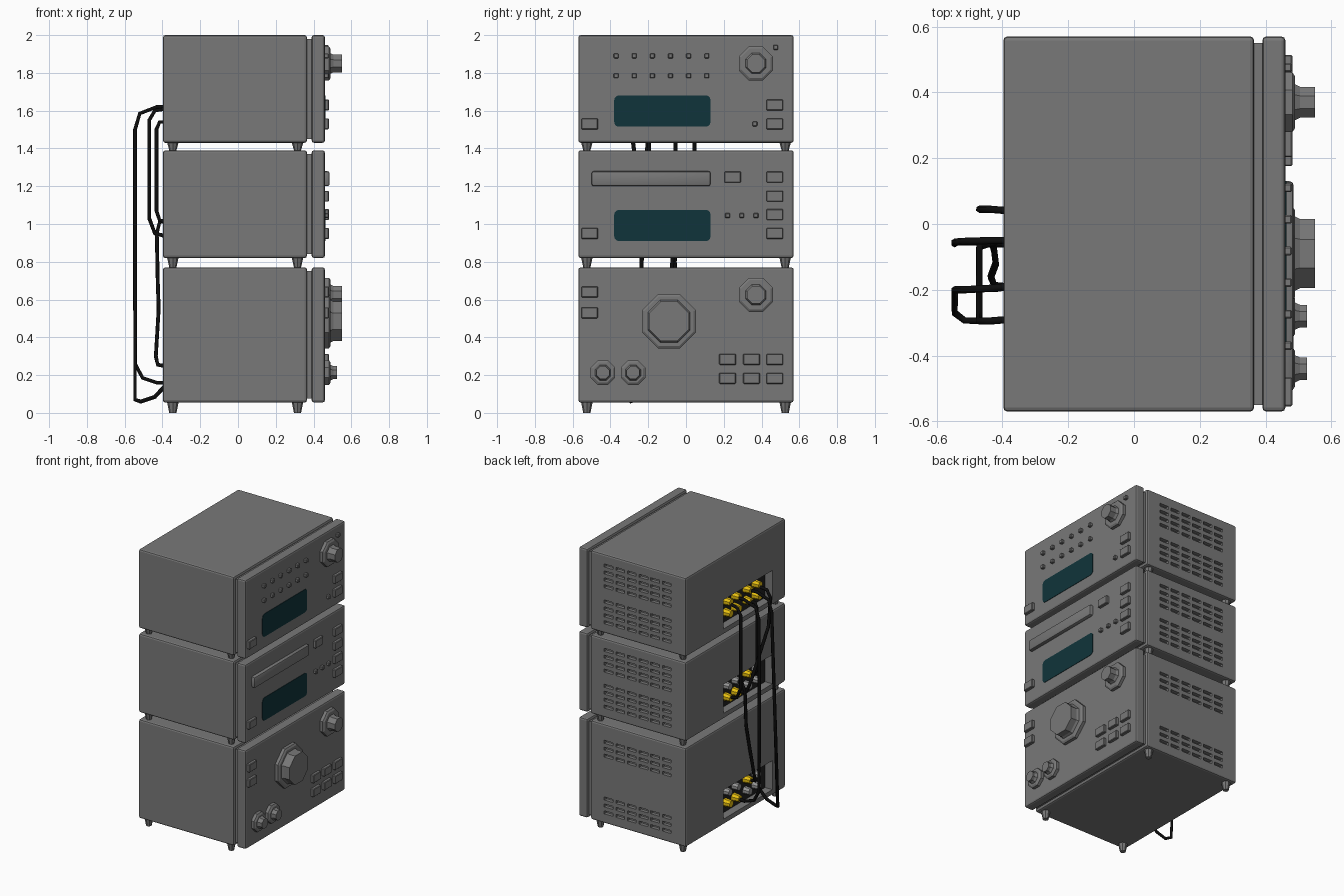
import bpy, bmesh, math
from mathutils import Matrix, Vector

if "Cube" in bpy.data.objects:
    bpy.data.objects.remove(bpy.data.objects["Cube"])


def material(name, r, g, b):
    m = bpy.data.materials.new(name)
    m.diffuse_color = (r, g, b, 1)
    m.use_nodes = True
    m.node_tree.nodes["Principled BSDF"].inputs["Base Color"].default_value = m.diffuse_color
    return m


GREY = material("case grey", 0.19, 0.19, 0.19)
TEAL = material("display teal", 0.005, 0.034, 0.043)
GOLD = material("plug yellow", 0.8, 0.52, 0.005)
BLACK = material("cable black", 0.004, 0.004, 0.004)
DARK = material("socket plate dark", 0.015, 0.015, 0.015)
SILVER = material("jack grey", 0.3, 0.3, 0.3)


def box(bm, x, y, z, bevel=0.0, segs=2, x_edges_only=False):
    """Box from (min, max) pairs, optionally bevelled."""
    lo, hi = Vector((x[0], y[0], z[0])), Vector((x[1], y[1], z[1]))
    mat = Matrix.Translation((lo + hi) / 2) @ Matrix.Diagonal((*(hi - lo), 1))
    verts = bmesh.ops.create_cube(bm, size=1, matrix=mat)["verts"]
    if bevel:
        edges = {e for v in verts for e in v.link_edges}
        if x_edges_only:
            edges = {e for e in edges if abs(e.verts[0].co.x - e.verts[1].co.x) > 1e-5}
        bmesh.ops.bevel(bm, geom=list(edges), offset=bevel, segments=segs,
                        profile=0.5, affect='EDGES')


def drum(bm, x0, x1, y, z, r0, r1, sides=8):
    """Flat-sided cylinder along x; r is the distance to the flats."""
    k = 1 / math.cos(math.pi / sides)
    mat = (Matrix.Translation(((x0 + x1) / 2, y, z)) @ Matrix.Rotation(math.pi / 2, 4, 'Y')
           @ Matrix.Rotation(math.pi / sides, 4, 'Z'))
    bmesh.ops.create_cone(bm, cap_ends=True, segments=sides, radius1=r0 * k,
                          radius2=r1 * k, depth=x1 - x0, matrix=mat)


def finish(name, bm, mat, smooth=False):
    me = bpy.data.meshes.new(name)
    bm.to_mesh(me)
    bm.free()
    ob = bpy.data.objects.new(name, me)
    bpy.context.collection.objects.link(ob)
    if mat:
        me.materials.append(mat)
    if smooth:
        bpy.ops.object.select_all(action='DESELECT')
        ob.select_set(True)
        bpy.context.view_layer.objects.active = ob
        bpy.ops.object.shade_smooth_by_angle(angle=math.radians(35))
    return ob


def cut(ob, cutter):
    """Apply a boolean difference and remove the cutter."""
    mod = ob.modifiers.new("cut", 'BOOLEAN')
    mod.operation, mod.solver, mod.object = 'DIFFERENCE', 'EXACT', cutter
    dg = bpy.context.evaluated_depsgraph_get()
    me = bpy.data.meshes.new_from_object(ob.evaluated_get(dg))
    ob.modifiers.clear()
    ob.data = me
    bpy.data.objects.remove(cutter)


W = 0.57
FACE = 0.46
JACK_Y = (0.04, -0.06, -0.19, -0.29)

# name, bottom, top, foot height, vent rows, yellow sockets as (column, row)
ALL = {(c, r) for c in range(4) for r in range(2)}
SOME = {(0, 0), (1, 0), (2, 1)}
UNITS = [
    ("amplifier", 0.055, 0.77, 0.055, (.645, .595, .545, .235, .185, .135), SOME),
    ("disc_player", 0.82, 1.39, 0.05, [0.82 + d for d in (.08, .13, .18, .23, .34, .39, .44, .49)], SOME),
    ("tuner", 1.43, 2.0, 0.04, [1.43 + d for d in (.08, .13, .18, .23, .34, .39, .44, .49)], ALL),
]

for name, z0, z1, foot, rows, gold in UNITS:
    # case with side vents and rear socket recess
    bm = bmesh.new()
    box(bm, (-0.397, 0.365), (-W, W), (z0, z1), 0.012)
    case = finish(name + "_case", bm, GREY)
    bm = bmesh.new()
    for z in rows:
        for i in range(6):
            x = 0.22 - i * 0.093
            box(bm, (x - .035, x + .035), (W - .025, W + .05), (z - .011, z + .011))
    box(bm, (-0.5, -0.335), (-0.42, 0.14), (z0 + .04, z0 + .25))
    cutter = finish("cutter", bm, None)
    cutter.hide_render = True
    cut(case, cutter)

    # neck and front panel
    bm = bmesh.new()
    box(bm, (0.36, 0.395), (-.55, .55), (z0 + .02, z1 - .02))
    finish(name + "_neck", bm, GREY)
    bm = bmesh.new()
    box(bm, (0.39, FACE), (-W, W), (z0, z1), 0.012)
    finish(name + "_front_panel", bm, GREY)

    # tapered feet
    bm = bmesh.new()
    for x in (-0.345, 0.315):
        for y in (-.525, .525):
            bmesh.ops.create_cone(bm, cap_ends=True, segments=8, radius1=.019, radius2=.03,
                                  depth=foot, matrix=Matrix.Translation((x, y, z0 - foot / 2)))
    finish(name + "_feet", bm, GREY)

    # rear socket plate, jacks and plugs
    bm = bmesh.new()
    box(bm, (-0.339, -0.333), (-0.42, 0.14), (z0 + .04, z0 + .25))
    finish(name + "_socket_plate", bm, DARK)
    plugs, jacks = bmesh.new(), bmesh.new()
    for c, y in enumerate(JACK_Y):
        for r, dz in enumerate((.11, .192)):
            if (c, r) in gold:
                drum(plugs, -0.392, -0.336, y, z0 + dz, .022, .028)
            else:
                drum(jacks, -0.385, -0.336, y, z0 + dz, .022, .026)
    finish(name + "_plugs", plugs, GOLD)
    finish(name + "_jacks", jacks, SILVER)

# displays
for name, z in (("tuner", 1.598), ("disc_player", 0.992)):
    bm = bmesh.new()
    box(bm, (FACE - .004, FACE + .003), (-.38, .13), (z - .083, z + .083), 0.025, 3, True)
    finish(name + "_display", bm, TEAL)

# disc tray
bm = bmesh.new()
box(bm, (FACE - .02, .485), (-.5, .13), (1.2, 1.28), 0.012)
finish("disc_tray", bm, GREY, True)

# rectangular push buttons
BUTTONS = {
    "tuner": [(.47, 1.63), (.47, 1.53), (-.51, 1.53)],
    "disc_player": [(.47, 1.248), (.47, 1.147), (.47, 1.05), (.47, .95), (.247, 1.248), (-.51, .95)],
    "amplifier": [(-.51, .64), (-.51, .53)] + [(y, z) for y in (.22, .347, .47) for z in (.283, .183)],
}
for name, spots in BUTTONS.items():
    bm = bmesh.new()
    for y, z in spots:
        box(bm, (FACE - .005, .481), (y - .044, y + .044), (z - .029, z + .029), 0.004, 1)
    finish(name + "_buttons", bm, GREY)

# tiny buttons
TINY = {
    "tuner": [(-.37 + .096 * i, z) for i in range(6) for z in (1.89, 1.785)]
             + [(.475, 1.935), (.365, 1.53)],
    "disc_player": [(.22, 1.045), (.295, 1.045), (.37, 1.045)],
}
for name, spots in TINY.items():
    bm = bmesh.new()
    for y, z in spots:
        box(bm, (FACE - .005, .48), (y - .013, y + .013), (z - .013, z + .013), 0.004, 1)
    finish(name + "_tiny_buttons", bm, GREY)

# octagonal knobs: y, z, base radius, knob radius, knob end
KNOBS = [
    ("tuning_knob", .37, 1.85, .09, .047, .55),
    ("balance_knob", .37, .625, .09, .047, .55),
    ("volume_knob", -.09, .485, .143, .105, .55),
    ("bass_knob", -.44, .213, .065, .034, .525),
    ("treble_knob", -.28, .213, .065, .034, .525),
]
for name, y, z, rb, rk, end in KNOBS:
    bm = bmesh.new()
    drum(bm, FACE - .005, .482, y, z, rb, rb)
    drum(bm, .482, .49, y, z, rb, rb - .012)
    drum(bm, .488, .505, y, z, rk + .008, rk)
    drum(bm, .5, end, y, z, rk, rk)
    finish(name, bm, GREY)

# rear cables
CABLES = [
    [(-.38, -.19, 1.62), (-.43, -.195, 1.62), (-.52, -.2, 1.585), (-.545, -.2, 1.5), (-.545, -.235, .8),
     (-.545, -.27, .07), (-.515, -.293, .06), (-.44, -.295, .085), (-.38, -.29, .15)],
    [(-.38, -.05, 1.62), (-.43, -.05, 1.62), (-.52, -.053, 1.585), (-.545, -.055, 1.5), (-.545, -.06, .8),
     (-.545, -.055, .26), (-.505, -.055, .185), (-.43, -.055, .16), (-.38, -.06, .16)],
    [(-.38, -.05, 1.015), (-.415, -.05, 1.01), (-.43, -.06, .95), (-.425, -.08, .7), (-.42, -.12, .55),
     (-.435, -.16, .3), (-.425, -.185, .255), (-.38, -.19, .247)],
    [(-.38, .04, 1.61), (-.44, .045, 1.6), (-.47, .045, 1.55), (-.47, .045, 1.03), (-.44, .045, .95),
     (-.38, .04, .935)],
    [(-.38, -.29, 1.61), (-.44, -.295, 1.6), (-.47, -.295, 1.55), (-.47, -.27, 1.35), (-.47, -.07, 1.03),
     (-.44, -.06, .95), (-.38, -.06, .935)],
    [(-.38, -.19, 1.54), (-.415, -.195, 1.54), (-.432, -.195, 1.5), (-.432, -.195, 1.07),
     (-.415, -.195, 1.02), (-.38, -.19, 1.012)],
]
for i, path in enumerate(CABLES):
    cu = bpy.data.curves.new("cable", 'CURVE')
    cu.dimensions, cu.bevel_depth, cu.bevel_resolution = '3D', 0.011, 1
    cu.use_fill_caps = True
    sp = cu.splines.new('POLY')
    sp.points.add(len(path) - 1)
    for p, co in zip(sp.points, path):
        p.co = (*co, 1)
    cu.materials.append(BLACK)
    bpy.context.collection.objects.link(bpy.data.objects.new(f"cable_{i + 1}", cu))
